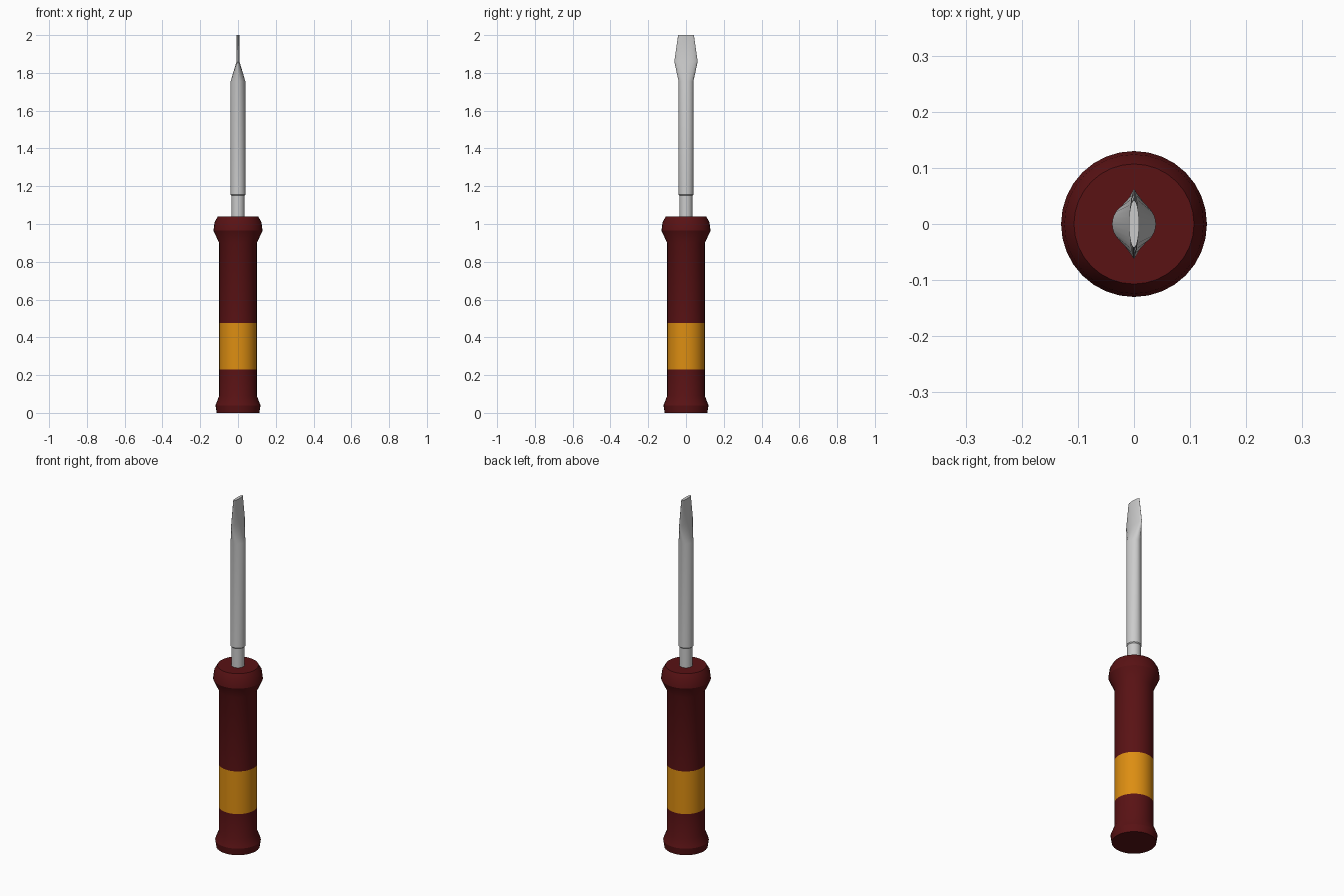
import bpy, bmesh
from math import cos, sin, pi

if "Cube" in bpy.data.objects:
    bpy.data.objects.remove(bpy.data.objects["Cube"])

SIDES = 32


def material(name, color):
    m = bpy.data.materials.new(name)
    m.diffuse_color = (*color, 1)
    m.use_nodes = True
    m.node_tree.nodes["Principled BSDF"].inputs["Base Color"].default_value = m.diffuse_color
    return m


def loft(name, sections, mats=(), band=None):
    """Stack elliptical rings (z, x radius, y radius) and cap both ends."""
    bm = bmesh.new()
    rings = [[bm.verts.new((rx * cos(2 * pi * i / SIDES), ry * sin(2 * pi * i / SIDES), z))
              for i in range(SIDES)] for z, rx, ry in sections]
    for k, (a, b) in enumerate(zip(rings, rings[1:])):
        for i in range(SIDES):
            j = (i + 1) % SIDES
            f = bm.faces.new((a[i], a[j], b[j], b[i]))
            f.material_index = 1 if k == band else 0
    bm.faces.new(rings[0][::-1])
    bm.faces.new(rings[-1])
    me = bpy.data.meshes.new(name)
    bm.to_mesh(me)
    bm.free()
    for m in mats:
        me.materials.append(m)
    ob = bpy.data.objects.new(name, me)
    bpy.context.collection.objects.link(ob)
    bpy.ops.object.select_all(action='DESELECT')
    ob.select_set(True)
    bpy.context.view_layer.objects.active = ob
    bpy.ops.object.shade_smooth_by_angle(angle=0.45)
    return ob


red = material("dark_red", (0.10, 0.006, 0.007))
orange = material("orange", (0.72, 0.27, 0.006))

# Handle with flared ends and a flush orange band
profile = [(0, 0.113), (0.04, 0.119), (0.09, 0.1), (0.23, 0.1), (0.475, 0.1),
           (0.9, 0.1), (0.965, 0.13), (1.01, 0.124), (1.04, 0.107)]
loft("handle", [(z, r, r) for z, r in profile], (red, orange), band=3)

# Steel shaft, flattened into a flared blade at the tip
loft("shaft_and_blade", [(1.0, 0.034, 0.034), (1.15, 0.035, 0.035), (1.155, 0.039, 0.039),
                         (1.755, 0.039, 0.039), (1.86, 0.008, 0.062), (2.0, 0.009, 0.042)])
